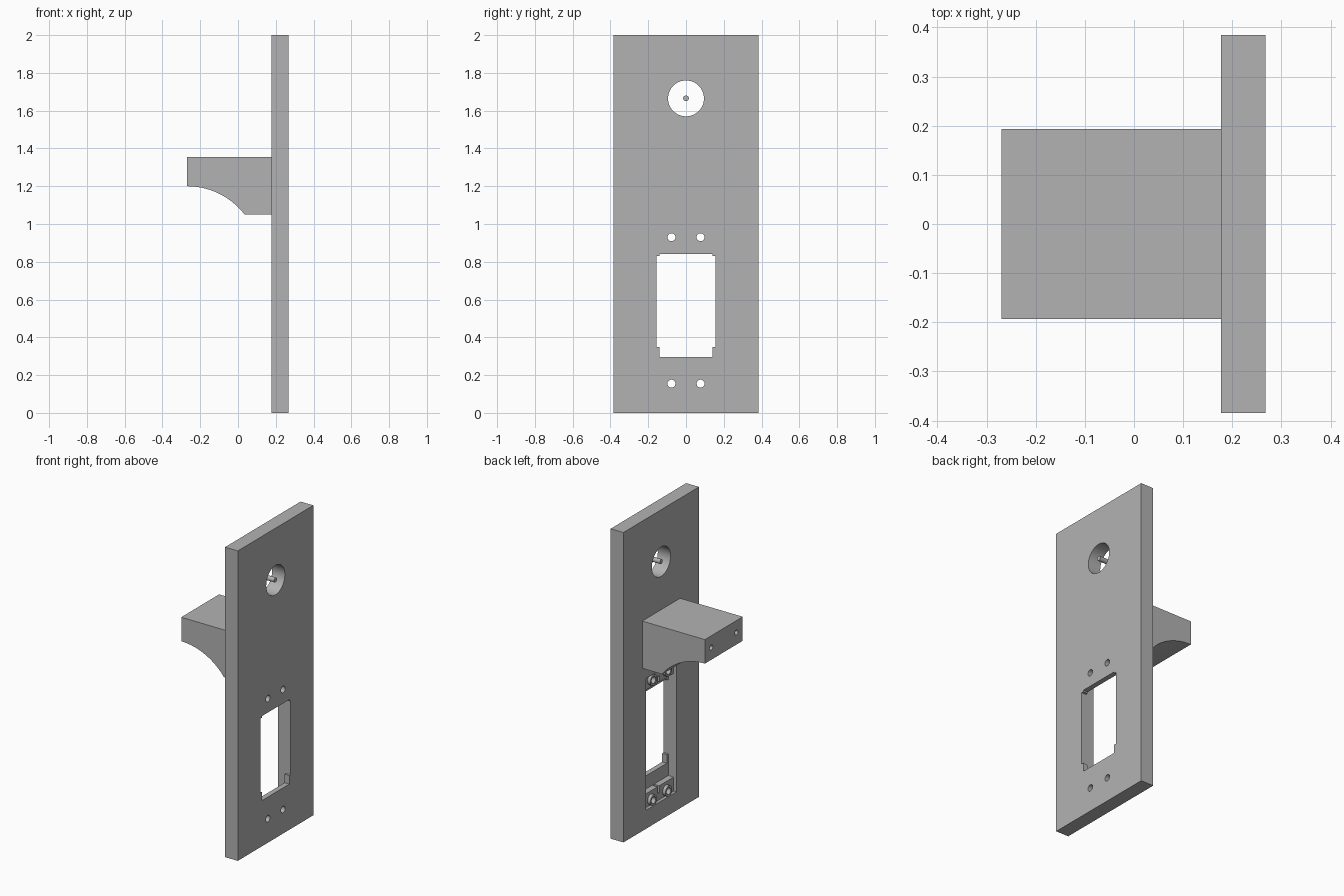
import bpy, math
from mathutils import Matrix

old = bpy.data.objects.get("Cube")
if old:
    bpy.data.objects.remove(old, do_unlink=True)

grey = bpy.data.materials.new("plain grey")
grey.use_nodes = True
colour = (0.45, 0.45, 0.45, 1)
grey.diffuse_color = colour
grey.node_tree.nodes["Principled BSDF"].inputs["Base Color"].default_value = colour

BACK, FACE = 0.177, 0.268      # the two broad faces of the panel
HALF = 0.155                   # half width of the window


def finish(ob, name):
    ob.name = name
    ob.data.materials.clear()
    ob.data.materials.append(grey)
    return ob


def box(name, x0, x1, y0, y1, z0, z1):
    bpy.ops.mesh.primitive_cube_add(size=1)
    ob = bpy.context.object
    ob.data.transform(Matrix.Translation(((x0 + x1) / 2, (y0 + y1) / 2, (z0 + z1) / 2))
                      @ Matrix.Diagonal((x1 - x0, y1 - y0, z1 - z0, 1)))
    return finish(ob, name)


def rod(name, x0, x1, y, z, r, sides=32):
    bpy.ops.mesh.primitive_cylinder_add(vertices=sides, radius=r, depth=x1 - x0)
    ob = bpy.context.object
    ob.data.transform(Matrix.Translation(((x0 + x1) / 2, y, z))
                      @ Matrix.Rotation(math.pi / 2, 4, 'Y'))
    return finish(ob, name)


def cut(target, cutter):
    cutter.hide_render = True
    mod = target.modifiers.new("cut", 'BOOLEAN')
    mod.operation, mod.solver, mod.object = 'DIFFERENCE', 'EXACT', cutter
    bpy.ops.object.select_all(action='DESELECT')
    bpy.context.view_layer.objects.active = target
    target.select_set(True)
    bpy.ops.object.modifier_apply(modifier=mod.name)
    bpy.data.objects.remove(cutter, do_unlink=True)


def smooth(ob):
    bpy.ops.object.select_all(action='DESELECT')
    bpy.context.view_layer.objects.active = ob
    ob.select_set(True)
    bpy.ops.object.shade_smooth_by_angle(angle=math.radians(30))


# Upright panel with a round hole and a pin in its centre
panel = box("panel", BACK, FACE, -0.385, 0.385, 0, 2)
cut(panel, rod("cutter", 0, 0.5, 0, 1.665, 0.095, 64))
pin = rod("centre_pin", BACK, FACE, 0, 1.665, 0.015)

# Window, narrower at its ends, with a stepped pocket behind it
cut(panel, box("cutter", 0, 0.5, -HALF, HALF, 0.35, 0.83))
cut(panel, box("cutter", 0, 0.5, -0.14, 0.14, 0.295, 0.84))
cut(panel, box("cutter", 0, 0.235, -HALF, HALF, 0.21, 0.88))
cut(panel, box("cutter", 0, 0.197, -HALF, HALF, 0.12, 0.97))

# Slots and screw holes at both ends of the pocket, with raised rings
rings = []
for end, z, slot in (("lower", 0.155, (0.165, 0.25)), ("upper", 0.93, (0.85, 0.92))):
    cut(panel, box("cutter", 0, 0.235, -0.009, 0.009, *slot))
    for side, y in (("left", -0.077), ("right", 0.077)):
        ring = rod(f"{end}_{side}_screw_ring", BACK, 0.2, y, z, 0.034)
        for part in (panel, ring):
            cut(part, rod("cutter", 0, 0.5, y, z, 0.021))
        rings.append(ring)

# Bracket: side profile with a concave arc below
R = 0.385
end_angle = math.asin(0.305 / R)
profile = [(BACK, 1.05), (BACK, 1.355), (-0.27, 1.355)]
for i in range(25):
    a = end_angle * i / 24
    profile.append((-0.27 + R * math.sin(a), 1.2 - R + R * math.cos(a)))
n = len(profile)
verts = [(x, y, z) for y in (-0.193, 0.193) for x, z in profile]
faces = [tuple(range(n)), tuple(reversed(range(n, 2 * n)))]
faces += [(i, i + n, (i + 1) % n + n, (i + 1) % n) for i in range(n)]
mesh = bpy.data.meshes.new("bracket")
mesh.from_pydata(verts, [], faces)
bracket = bpy.data.objects.new("bracket", mesh)
bpy.context.collection.objects.link(bracket)
finish(bracket, "bracket")
bpy.context.view_layer.objects.active = bracket
bpy.ops.object.select_all(action='DESELECT')
bracket.select_set(True)
bpy.ops.object.mode_set(mode='EDIT')
bpy.ops.mesh.select_all(action='SELECT')
bpy.ops.mesh.normals_make_consistent(inside=False)
bpy.ops.object.mode_set(mode='OBJECT')

# Two fixing holes in the bracket's end
for y in (-0.128, 0.128):
    cut(bracket, rod("cutter", -0.4, -0.07, y, 1.278, 0.016))

for ob in [panel, pin, bracket] + rings:
    smooth(ob)
